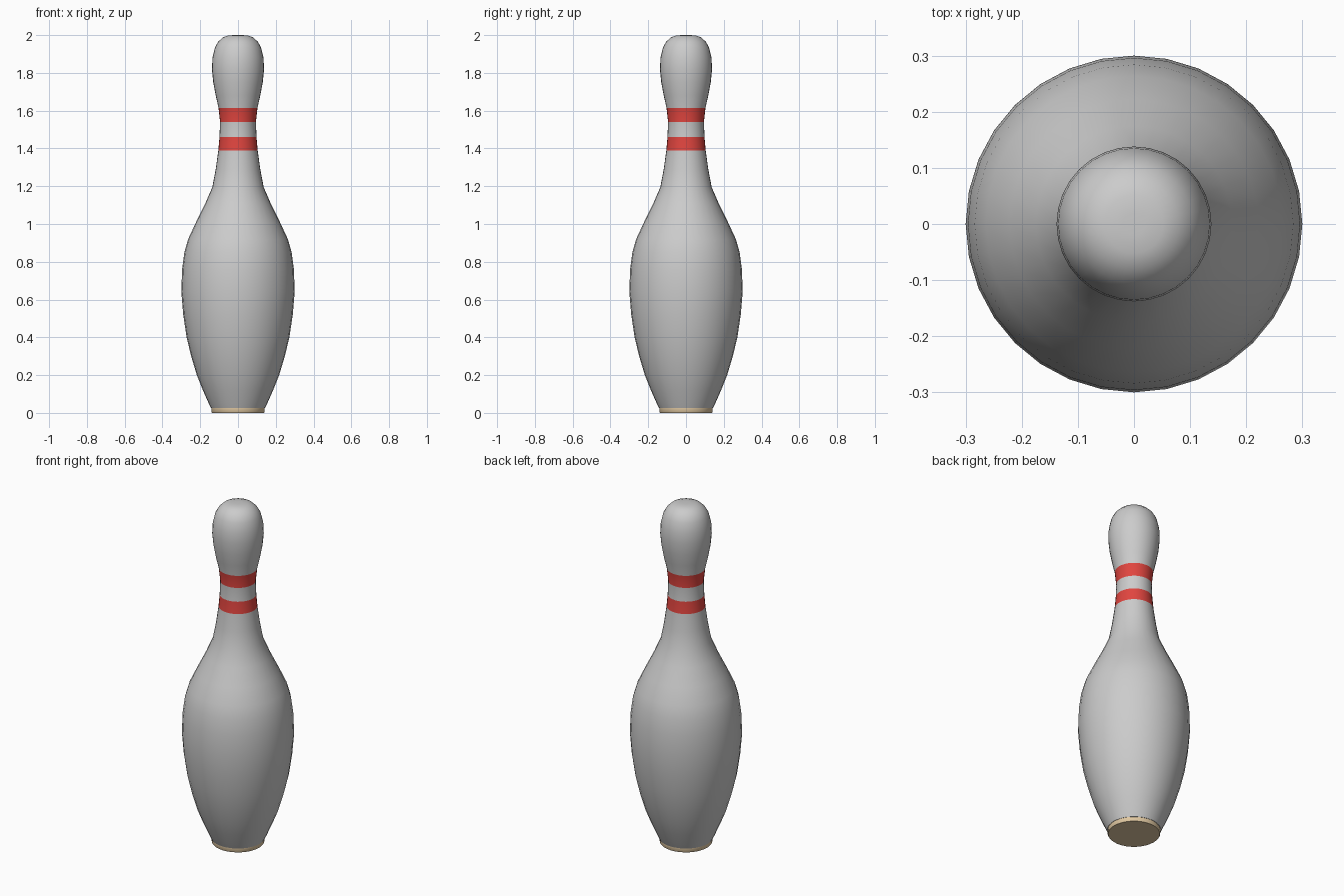
import bpy, bmesh
from math import cos, sin, pi, radians

if "Cube" in bpy.data.objects:
    bpy.data.objects.remove(bpy.data.objects["Cube"])

SIDES = 32


def material(name, color):
    m = bpy.data.materials.new(name)
    m.diffuse_color = color
    m.use_nodes = True
    m.node_tree.nodes["Principled BSDF"].inputs["Base Color"].default_value = m.diffuse_color
    return m


def lathe(name, profile, angle):
    """Revolve (radius, z) points around z and close both ends."""
    bm = bmesh.new()
    rings = [[bm.verts.new((r * cos(2 * pi * i / SIDES), r * sin(2 * pi * i / SIDES), z))
              for i in range(SIDES)] for r, z in profile]
    for a, b in zip(rings, rings[1:]):
        for i in range(SIDES):
            j = (i + 1) % SIDES
            bm.faces.new((a[i], a[j], b[j], b[i]))
    bm.faces.new(rings[0][::-1])
    bm.faces.new(rings[-1])
    mesh = bpy.data.meshes.new(name)
    bm.to_mesh(mesh)
    bm.free()
    ob = bpy.data.objects.new(name, mesh)
    bpy.context.collection.objects.link(ob)
    bpy.ops.object.select_all(action='DESELECT')
    ob.select_set(True)
    bpy.context.view_layer.objects.active = ob
    bpy.ops.object.shade_smooth_by_angle(angle=radians(angle))
    return ob


# Pin body: belly, neck and head in one turned profile
body = lathe("pin_body", [
    (0.143, 0.025), (0.155, 0.05), (0.188, 0.125), (0.218, 0.2), (0.248, 0.3),
    (0.272, 0.4), (0.29, 0.52), (0.3, 0.64), (0.296, 0.76), (0.284, 0.85),
    (0.264, 0.92), (0.222, 1.01), (0.175, 1.105), (0.136, 1.195), (0.118, 1.29),
    (0.104, 1.39), (0.098, 1.46), (0.095, 1.54), (0.103, 1.615), (0.118, 1.68),
    (0.131, 1.75), (0.138, 1.82), (0.135, 1.88), (0.122, 1.935), (0.105, 1.965),
    (0.08, 1.988), (0.052, 1.998), (0.02, 2.0)], 60)

# Two red neck bands, flush with the surface
body.data.materials.append(None)
body.data.materials.append(material("band_red", (0.75, 0.06, 0.05, 1)))
for face in body.data.polygons:
    z = face.center.z
    if 1.39 < z < 1.46 or 1.54 < z < 1.615:
        face.material_index = 1

# Tan base disc
base = lathe("base_disc", [(0.138, 0.0), (0.141, 0.004), (0.141, 0.026)], 40)
base.data.materials.append(material("base_tan", (0.75, 0.58, 0.36, 1)))
